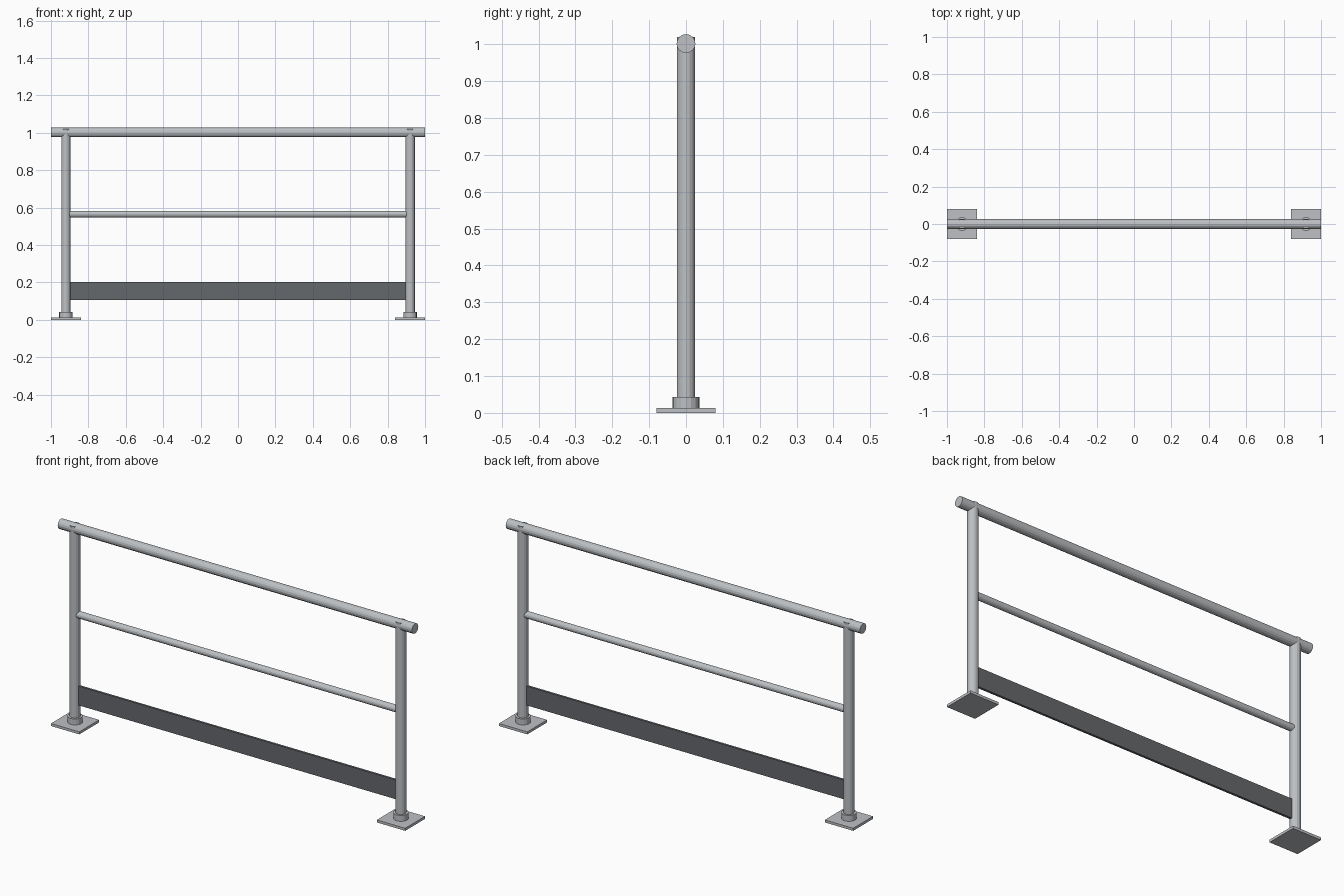
import bpy
from math import pi

if "Cube" in bpy.data.objects:
    bpy.data.objects.remove(bpy.data.objects["Cube"], do_unlink=True)

SIDES = 16
POST_X = 0.92


def make_material(name, colour):
    mat = bpy.data.materials.new(name)
    mat.use_nodes = True
    mat.diffuse_color = colour
    mat.node_tree.nodes["Principled BSDF"].inputs["Base Color"].default_value = colour
    return mat


steel = make_material("galvanised grey", (0.51, 0.53, 0.55, 1))
dark = make_material("dark grey", (0.13, 0.14, 0.15, 1))


def finish(name, mat):
    obj = bpy.context.object
    obj.name = obj.data.name = name
    obj.data.materials.append(mat)
    return obj


def box(name, centre, size, mat):
    bpy.ops.mesh.primitive_cube_add(size=1, location=centre)
    bpy.context.object.scale = size
    bpy.ops.object.transform_apply(location=False, rotation=False, scale=True)
    return finish(name, mat)


def upright(name, x, bottom, top, radius):
    bpy.ops.mesh.primitive_cylinder_add(
        vertices=SIDES, radius=radius, depth=top - bottom,
        location=(x, 0, (bottom + top) / 2))
    return finish(name, steel)


def rail(name, z, half_length, radius):
    bpy.ops.mesh.primitive_cylinder_add(
        vertices=SIDES, radius=radius, depth=2 * half_length,
        location=(0, 0, z), rotation=(0, pi / 2, 0))
    return finish(name, steel)


# Posts with their foot plates and socket collars
for side, x in (("left", POST_X), ("right", -POST_X)):
    box(side + "_base_plate", (x, 0, 0.0065), (0.16, 0.16, 0.013), steel)
    upright(side + "_collar", x, 0.013, 0.043, 0.036)
    upright(side + "_post", x, 0.013, 1.02, 0.025)

# Horizontal rails
rail("top_rail", 1.002, 1.0, 0.0255)
rail("middle_rail", 0.565, POST_X, 0.0175)

# Toe board between the posts
box("toe_board", (0, 0, 0.154), (1.8, 0.012, 0.098), dark)
